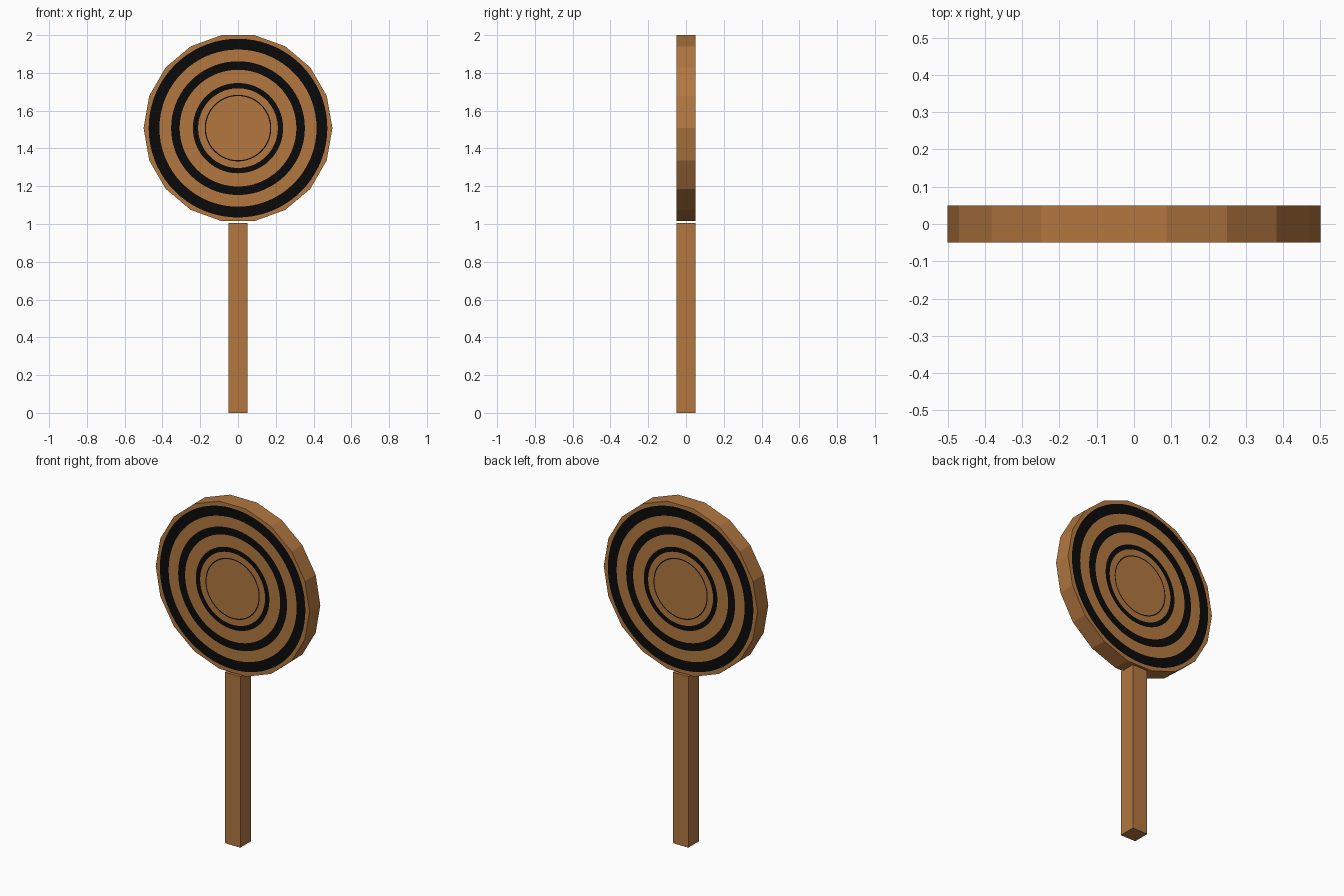
import bpy, bmesh, math

if "Cube" in bpy.data.objects:
    bpy.data.objects.remove(bpy.data.objects["Cube"])

def material(name, rgb):
    m = bpy.data.materials.new(name)
    m.diffuse_color = (*rgb, 1)
    m.use_nodes = True
    m.node_tree.nodes["Principled BSDF"].inputs["Base Color"].default_value = m.diffuse_color
    return m

wood = material("wood brown", (0.445, 0.184, 0.051))
black = material("ring black", (0.003, 0.003, 0.003))

def add_object(name, bm, mats):
    bmesh.ops.recalc_face_normals(bm, faces=bm.faces)
    me = bpy.data.meshes.new(name)
    bm.to_mesh(me)
    bm.free()
    for m in mats:
        me.materials.append(m)
    ob = bpy.data.objects.new(name, me)
    bpy.context.collection.objects.link(ob)
    return ob

# Square post
bm = bmesh.new()
bmesh.ops.create_cube(bm, size=1)
for v in bm.verts:
    v.co.x *= 0.1
    v.co.y *= 0.1
    v.co.z = (v.co.z + 0.5) * 1.005
add_object("post", bm, [wood])

# Eighteen-sided target board with round painted rings on both faces
SIDES, SUB, R, HALF = 18, 4, 0.5, 0.05
N = SIDES * SUB
APOTHEM = R * math.cos(math.pi / SIDES)
CENTRE_Z = 2 - APOTHEM
RINGS = [0.473, 0.416, 0.354, 0.309, 0.239, 0.211, 0.176, 0.170]

def rim_radius(a):
    step = 2 * math.pi / SIDES
    return APOTHEM / math.cos(a % step - step / 2)

bm = bmesh.new()

def loop(radius, y):
    pts = []
    for i in range(N):
        a = 2 * math.pi * i / N
        r = radius or rim_radius(a)
        pts.append(bm.verts.new((r * math.cos(a), y, CENTRE_Z + r * math.sin(a))))
    return pts

def bridge(a, b, mat):
    for i in range(N):
        j = (i + 1) % N
        bm.faces.new((a[i], a[j], b[j], b[i])).material_index = mat

rims = []
for y in (-HALF, HALF):
    outer = loop(None, y)
    rims.append(outer)
    for k, r in enumerate(RINGS):
        inner = loop(r, y)
        bridge(outer, inner, k % 2)
        outer = inner
    bm.faces.new(outer)
bridge(rims[0], rims[1], 0)
add_object("target_board", bm, [wood, black])
